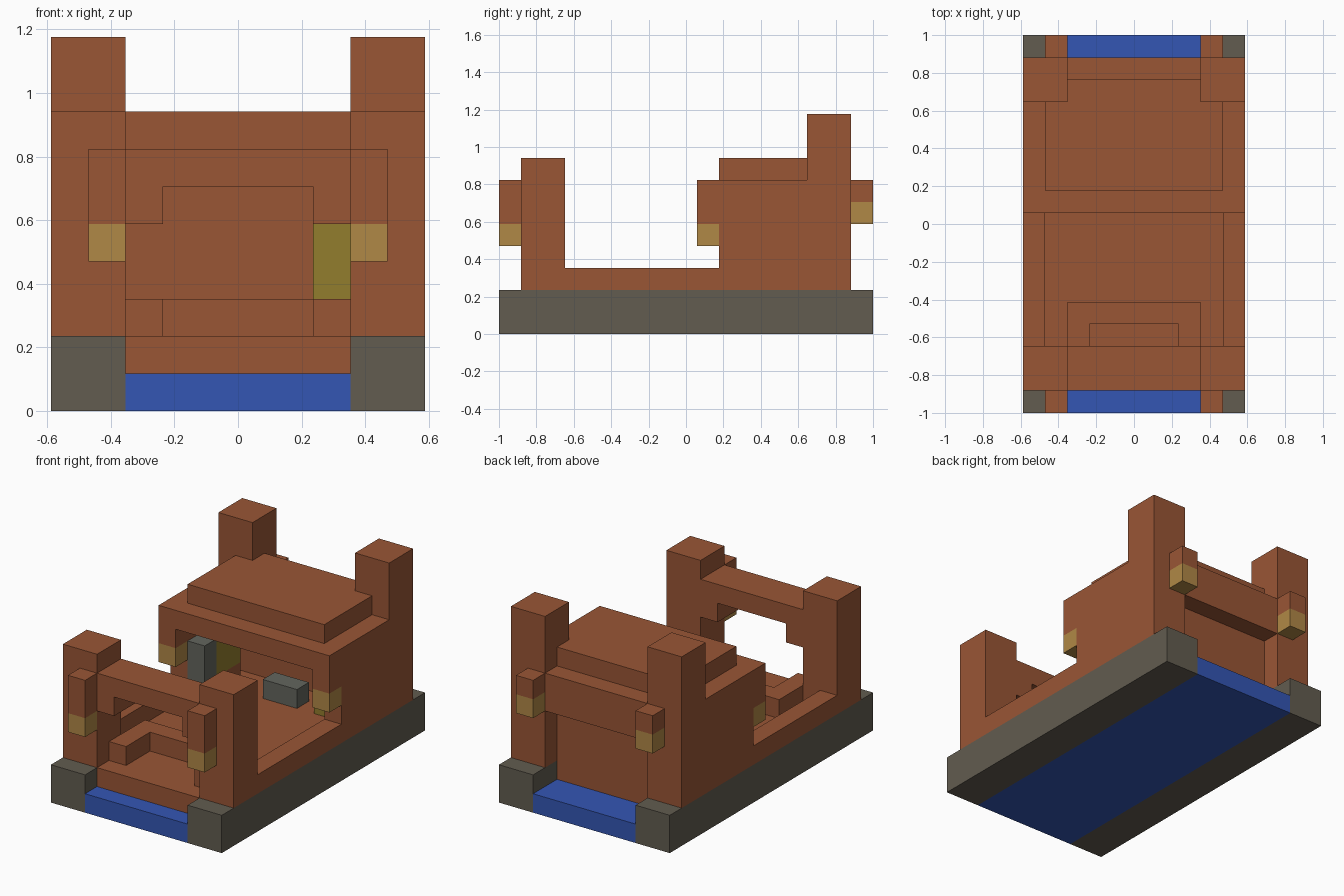
import bpy
import bmesh

cube = bpy.data.objects.get("Cube")
if cube:
    bpy.data.objects.remove(cube, do_unlink=True)

U = 2 / 17  # one block; x runs -5..5, y runs 0..17 from the front, z runs 0..10


def material(name, rgb):
    m = bpy.data.materials.new(name)
    m.use_nodes = True
    m.diffuse_color = (*rgb, 1)
    m.node_tree.nodes["Principled BSDF"].inputs["Base Color"].default_value = (*rgb, 1)
    return m


brick = material("brick brown", (.32, .092, .036))
stone = material("stone grey", (.122, .107, .08))
slate = material("slate grey", (.125, .13, .11))
water = material("blue", (.034, .093, .456))
lamp = material("lamp gold", (.434, .246, .061))
olive = material("olive yellow", (.287, .205, .026))


def blocks(name, mat, *boxes, mirror=False):
    """Boxes given as x range, y range, z range in blocks."""
    bm = bmesh.new()
    for x0, x1, y0, y1, z0, z1 in boxes:
        for a, b in ([(x0, x1), (-x1, -x0)] if mirror else [(x0, x1)]):
            vs = bmesh.ops.create_cube(bm, size=1)["verts"]
            for v in vs:
                v.co.x = (b if v.co.x > 0 else a) * U
                v.co.y = ((y1 if v.co.y > 0 else y0) - 8.5) * U
                v.co.z = (z1 if v.co.z > 0 else z0) * U
    me = bpy.data.meshes.new(name)
    bm.to_mesh(me)
    bm.free()
    me.materials.append(mat)
    ob = bpy.data.objects.new(name, me)
    bpy.context.collection.objects.link(ob)
    return ob


# Base
blocks("blue_base", water, (-3, 3, 0, 17, 0, 1))
blocks("stone_rails", stone, (3, 5, 0, 17, 0, 1), (4, 5, 0, 17, 1, 2),
       (3, 4, 0, 1, 1, 2), (3, 4, 15, 17, 1, 2), mirror=True)
blocks("floor", brick, (-4, 4, 1, 15, 1, 2))
blocks("low_side_walls", brick, (4, 5, 3, 10, 2, 3), mirror=True)

# Front gate
blocks("front_posts", brick, (3, 5, 1, 3, 2, 8), mirror=True)
blocks("front_lintel", brick, (-3, 3, 1, 3, 6, 7))
blocks("front_brackets", brick, (2, 3, 1, 3, 5, 6), mirror=True)
blocks("front_bench", brick, (-3, 3, 4, 5, 2, 3), (2, 3, 2, 4, 2, 3), (-3, -2, 2, 4, 2, 3))

# Rear house
blocks("house_side_walls", brick, (4, 5, 10, 14, 2, 6), mirror=True)
blocks("house_back_wall", brick, (-4, 4, 14, 15, 2, 6), (-3, 3, 14, 15, 1, 2))
blocks("back_posts", brick, (3, 5, 14, 16, 2, 10), mirror=True)
blocks("roof_slab", brick, (-5, 5, 9, 14, 6, 7), (-3, 3, 14, 15, 6, 7))
blocks("roof_top", brick, (-4, 4, 10, 14, 7, 8), (-3, 3, 14, 15, 7, 8))
blocks("back_beam", brick, (-3, 3, 15, 16, 5, 7))

# Hanging lanterns: inner x, front y, gold bottom z, top z
for name, x, y, z, top in (("front", 3, 0, 4, 7), ("house", 4, 9, 4, 6), ("back", 3, 16, 5, 7)):
    blocks(name + "_lantern_glow", lamp, (x, x + 1, y, y + 1, z, z + 1), mirror=True)
    blocks(name + "_lantern_arm", brick, (x, x + 1, y, y + 1, z + 1, top), mirror=True)

# Furnishings inside the house
blocks("low_table", slate, (-1, 1, 12, 13, 2, 3))
blocks("side_shelf", brick, (-4, -3, 10, 13, 2, 3))
blocks("side_stove", slate, (-4, -3, 10, 11, 3, 5))
blocks("side_chest", olive, (-4, -3, 11, 13, 3, 5))
blocks("tall_cabinet", olive, (2, 3, 12, 13, 2, 5))
